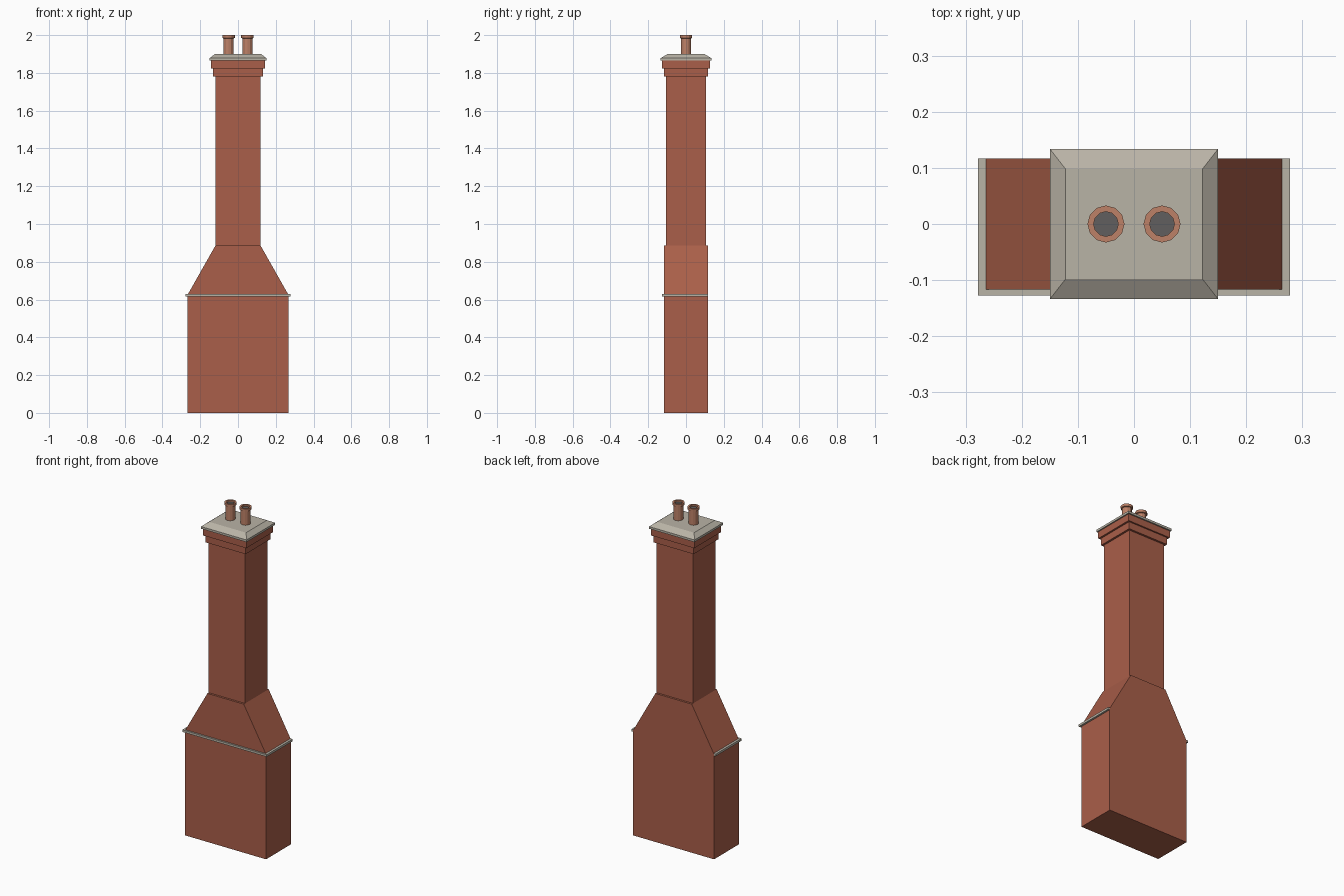
import bpy
import bmesh
import math

if "Cube" in bpy.data.objects:
    bpy.data.objects.remove(bpy.data.objects["Cube"], do_unlink=True)


def material(name, rgb):
    mat = bpy.data.materials.new(name)
    mat.use_nodes = True
    mat.diffuse_color = (*rgb, 1)
    mat.node_tree.nodes["Principled BSDF"].inputs["Base Color"].default_value = (*rgb, 1)
    return mat


brick = material("red brick", (0.40, 0.114, 0.067))
stone = material("pale stone", (0.485, 0.451, 0.381))
clay = material("terracotta clay", (0.51, 0.22, 0.136))
soot = material("soot grey", (0.12, 0.114, 0.112))


def finish(name, bm, *mats):
    bmesh.ops.recalc_face_normals(bm, faces=bm.faces)
    mesh = bpy.data.meshes.new(name)
    bm.to_mesh(mesh)
    bm.free()
    for mat in mats:
        mesh.materials.append(mat)
    obj = bpy.data.objects.new(name, mesh)
    bpy.context.collection.objects.link(obj)
    return obj


def loft(name, sections, mat):
    """Stack of rectangles, each (half width, front, back, height)."""
    bm = bmesh.new()
    rings = [[bm.verts.new(p) for p in
              ((-w, f, z), (w, f, z), (w, b, z), (-w, b, z))]
             for w, f, b, z in sections]
    bm.faces.new(rings[0])
    bm.faces.new(rings[-1])
    for low, high in zip(rings, rings[1:]):
        for i in range(4):
            j = (i + 1) % 4
            bm.faces.new((low[i], low[j], high[j], high[i]))
    return finish(name, bm, mat)


def block(name, half_x, half_y, bottom, top, mat):
    return loft(name, [(half_x, -half_y, half_y, z) for z in (bottom, top)], mat)


def pot(name, x, profile, sides=12):
    """Turned pot; its last ring closes with the dark flue floor."""
    bm = bmesh.new()
    rings = []
    for r, z in profile:
        rings.append([bm.verts.new((x + r * math.cos(math.tau * i / sides),
                                    r * math.sin(math.tau * i / sides), z))
                      for i in range(sides)])
    for low, high in zip(rings, rings[1:]):
        for i in range(sides):
            j = (i + 1) % sides
            bm.faces.new((low[i], low[j], high[j], high[i]))
    bm.faces.new(rings[0])
    bm.faces.new(rings[-1]).material_index = 1
    return finish(name, bm, clay, soot)


# Wide base with sloping shoulders
loft("chimney_base", [(0.267, -0.117, 0.117, 0), (0.267, -0.117, 0.117, 0.625),
                      (0.12, -0.117, 0.117, 0.885)], brick)

# Stone ledge on the front and sides, flush at the back
loft("shoulder_ledge", [(0.278, -0.127, 0.1165, z) for z in (0.617, 0.63)], stone)

# Stack and stepped brick courses
block("stack", 0.12, 0.105, 0.88, 1.79, brick)
block("lower_course", 0.132, 0.117, 1.782, 1.826, brick)
block("upper_course", 0.143, 0.126, 1.824, 1.866, brick)

# Bevelled stone cap
loft("stone_cap", [(0.15, -0.134, 0.134, 1.865), (0.15, -0.134, 0.134, 1.878),
                   (0.122, -0.098, 0.098, 1.9)], stone)

# Pair of clay pots with rims and dark flues
pot_profile = [(0.027, 1.89), (0.027, 1.983), (0.033, 1.985), (0.033, 2.0),
               (0.022, 2.0), (0.022, 1.99)]
for side, x in (("left", 0.05), ("right", -0.05)):
    pot(side + "_pot", x, pot_profile)
